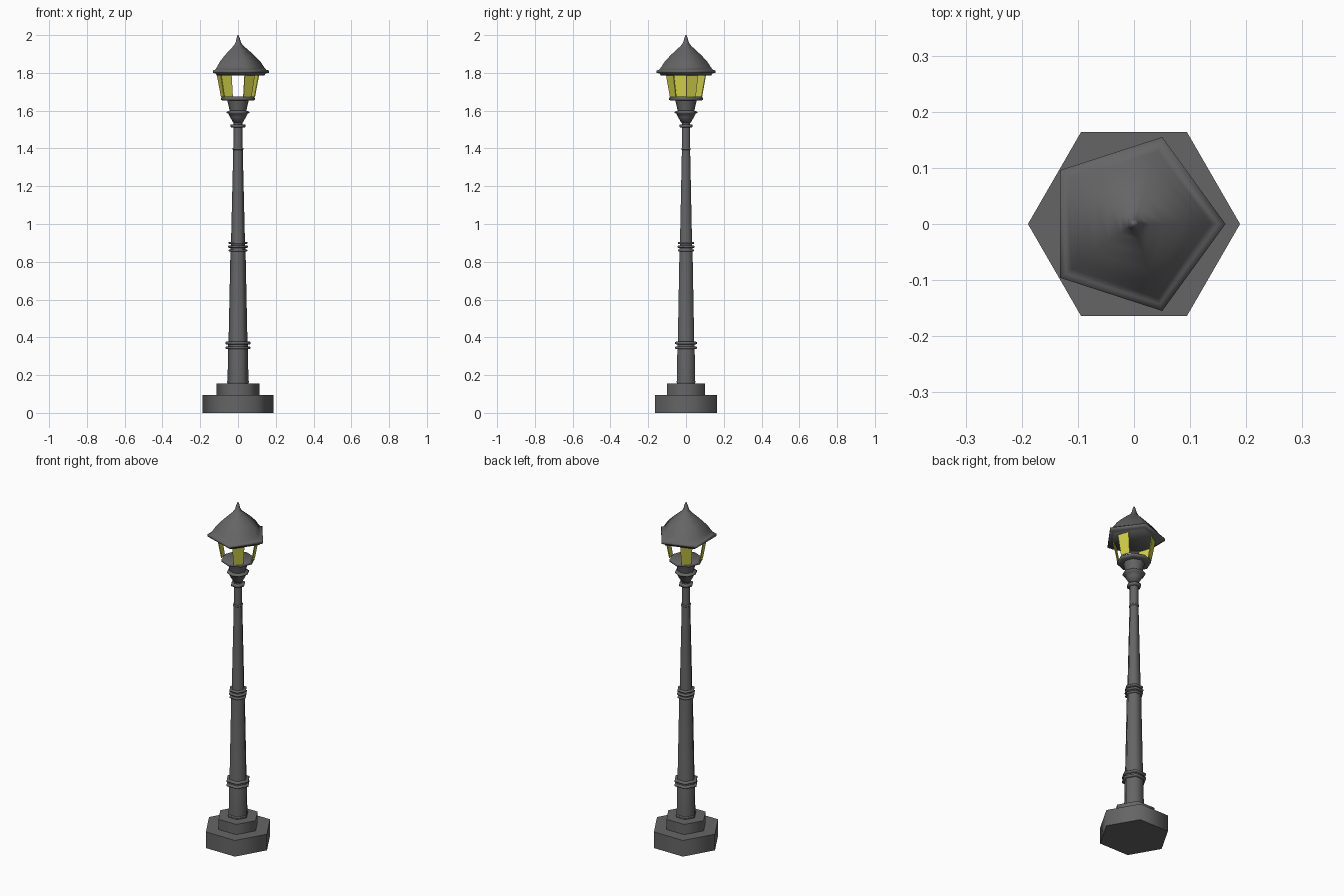
import bpy, bmesh, math

if "Cube" in bpy.data.objects:
    bpy.data.objects.remove(bpy.data.objects["Cube"])


def material(name, colour):
    m = bpy.data.materials.new(name)
    m.diffuse_color = (*colour, 1)
    m.use_nodes = True
    m.node_tree.nodes["Principled BSDF"].inputs["Base Color"].default_value = m.diffuse_color
    return m


iron = material("dark_iron", (0.13, 0.13, 0.13))
glass = material("yellow_glass", (0.65, 0.64, 0.07))


def finish(name, bm, mat, angle=None):
    bmesh.ops.recalc_face_normals(bm, faces=bm.faces)
    me = bpy.data.meshes.new(name)
    bm.to_mesh(me)
    bm.free()
    ob = bpy.data.objects.new(name, me)
    bpy.context.collection.objects.link(ob)
    me.materials.append(mat)
    if angle:
        bpy.ops.object.select_all(action='DESELECT')
        ob.select_set(True)
        bpy.context.view_layer.objects.active = ob
        bpy.ops.object.shade_smooth_by_angle(angle=math.radians(angle))
    return ob


def lathe(name, profile, sides, angle=80):
    """Capped stack of polygon rings, first corner on +x; profile is (radius, z)."""
    bm = bmesh.new()
    rings = []
    for r, z in profile:
        rings.append([bm.verts.new((r * math.cos(2 * math.pi * i / sides),
                                    r * math.sin(2 * math.pi * i / sides), z))
                      for i in range(sides)])
    for a, b in zip(rings, rings[1:]):
        for i in range(sides):
            j = (i + 1) % sides
            bm.faces.new((a[i], a[j], b[j], b[i]))
    bm.faces.new(rings[0][::-1])
    bm.faces.new(rings[-1])
    return finish(name, bm, iron, angle)


# stepped hexagonal base
lathe("base", [(0.189, 0), (0.189, 0.095)], 6)
lathe("base_step", [(0.115, 0.095), (0.115, 0.155)], 6)

# tapered post
lathe("post", [(0.055, 0.155), (0.053, 0.36), (0.050, 0.38), (0.040, 0.86),
               (0.037, 0.90), (0.025, 1.40), (0.024, 1.54)], 6)

# collars around the post
for i, (z, r, h) in enumerate([(0.165, 0.058, 0.012), (0.345, 0.067, 0.014),
                               (0.370, 0.067, 0.014), (0.860, 0.049, 0.012),
                               (0.880, 0.052, 0.012), (0.900, 0.050, 0.012),
                               (1.398, 0.029, 0.010), (1.520, 0.040, 0.016)]):
    lathe(f"collar_{i + 1}", [(r * 0.92, z - h / 2), (r, z - h / 4),
                              (r, z + h / 4), (r * 0.92, z + h / 2)], 6)

# lantern cup and tray
lathe("lantern_cup", [(0.024, 1.535), (0.042, 1.565), (0.050, 1.583), (0.060, 1.588),
                      (0.060, 1.594), (0.044, 1.600), (0.051, 1.63),
                      (0.057, 1.653)], 8)
lathe("lantern_tray", [(0.080, 1.653), (0.090, 1.658), (0.090, 1.668),
                       (0.082, 1.674)], 8)

# pentagonal roof with finial
lathe("roof", [(0.140, 1.786), (0.146, 1.797), (0.163, 1.800), (0.163, 1.813),
               (0.150, 1.816), (0.137, 1.832), (0.118, 1.860), (0.089, 1.890),
               (0.056, 1.920), (0.029, 1.943), (0.016, 1.960), (0.010, 1.982),
               (0.003, 2.0)], 5)

# four sloping glass panes, open at the front and back
for i, degrees in enumerate((18, 126, 198, 306)):
    a = math.radians(degrees)
    bm = bmesh.new()
    bmesh.ops.create_cube(bm, size=1)
    for v in bm.verts:
        top = v.co.z > 0
        r = (0.105 if top else 0.084) + v.co.x * 0.005
        t = v.co.y * (0.066 if top else 0.052)
        v.co = (r * math.cos(a) - t * math.sin(a),
                r * math.sin(a) + t * math.cos(a), 1.79 if top else 1.672)
    finish(f"pane_{i + 1}", bm, glass)
